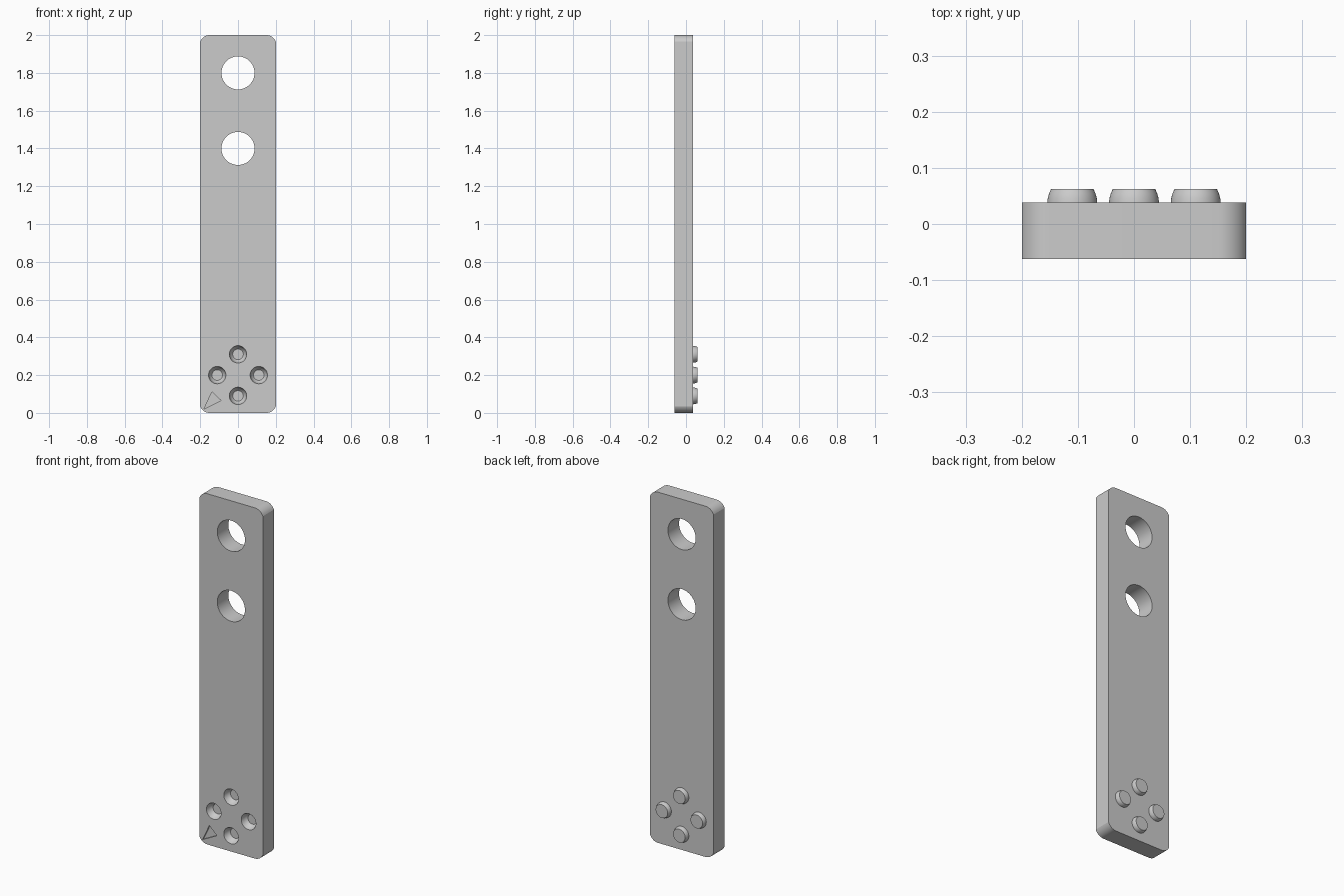
import bpy, bmesh
from math import sin, cos, pi, radians

if "Cube" in bpy.data.objects:
    bpy.data.objects.remove(bpy.data.objects["Cube"])

FRONT, BACK = -0.062, 0.038


def make_object(name, bm):
    bmesh.ops.recalc_face_normals(bm, faces=bm.faces[:])
    mesh = bpy.data.meshes.new(name)
    bm.to_mesh(mesh)
    bm.free()
    obj = bpy.data.objects.new(name, mesh)
    bpy.context.collection.objects.link(obj)
    return obj


def prism(name, outline, y0, y1):
    """Extrude an (x, z) outline along y."""
    bm = bmesh.new()
    face = bm.faces.new([bm.verts.new((x, y0, z)) for x, z in outline])
    ext = bmesh.ops.extrude_face_region(bm, geom=[face], use_keep_orig=True)
    verts = [g for g in ext["geom"] if isinstance(g, bmesh.types.BMVert)]
    bmesh.ops.translate(bm, verts=verts, vec=(0, y1 - y0, 0))
    return make_object(name, bm)


def lathe(name, x, z, profile, n=48):
    """Closed solid of revolution about y from (radius, y) points."""
    bm = bmesh.new()
    rings = [[bm.verts.new((x + r * cos(2 * pi * i / n), y, z + r * sin(2 * pi * i / n)))
              for i in range(n)] for r, y in profile]
    for a, b in zip(rings, rings[1:]):
        for i in range(n):
            j = (i + 1) % n
            bm.faces.new((a[i], a[j], b[j], b[i]))
    bm.faces.new(rings[0])
    bm.faces.new(rings[-1])
    return make_object(name, bm)


def combine(target, tool, operation):
    mod = target.modifiers.new(tool.name, 'BOOLEAN')
    mod.operation, mod.object, mod.solver = operation, tool, 'EXACT'
    bpy.context.view_layer.objects.active = target
    bpy.ops.object.modifier_apply(modifier=mod.name)
    bpy.data.objects.remove(tool)


# Plate: corner arcs run tangent into the ends and meet the sides at an edge
R, SWEEP, STEPS = 0.0532, radians(70), 8
quarter = [(0.15 + R * sin(SWEEP * i / STEPS), 1 - R + R * cos(SWEEP * i / STEPS))
           for i in range(STEPS + 1)]
right = quarter + [(x, -z) for x, z in reversed(quarter)]
outline = right + [(-x, z) for x, z in reversed(right)]
plate = prism("plate", [(x, z + 1) for x, z in outline], FRONT, BACK)

# Two through holes near the top
for z in (1.4, 1.8):
    combine(plate, lathe("hole_cutter", 0, z, [(0.0875, -0.2), (0.0875, 0.2)]), 'DIFFERENCE')

# Four tapered recesses in front, each with a rounded stud behind
for x, z in ((0, 0.31), (0, 0.09), (-0.11, 0.2), (0.11, 0.2)):
    recess = [(0.046, FRONT - 0.02), (0.046, FRONT), (0.042, FRONT + 0.015),
              (0.036, FRONT + 0.027), (0.028, FRONT + 0.035)]
    combine(plate, lathe("recess_cutter", x, z, recess), 'DIFFERENCE')
    stud = [(0.0445, BACK - 0.01), (0.0445, BACK), (0.0437, BACK + 0.008),
            (0.0415, BACK + 0.016), (0.038, 0.062)]
    combine(plate, lathe("stud", x, z, stud), 'UNION')

# Shallow triangular mark in the lower corner of the front
mark = prism("mark_cutter", [(-0.18, 0.02), (-0.138, 0.111), (-0.09, 0.066)],
             FRONT - 0.02, FRONT + 0.01)
combine(plate, mark, 'DIFFERENCE')

# Smooth the curves, keep the rims sharp
bpy.ops.object.select_all(action='DESELECT')
plate.select_set(True)
bpy.context.view_layer.objects.active = plate
bpy.ops.object.shade_smooth_by_angle(angle=radians(20))
